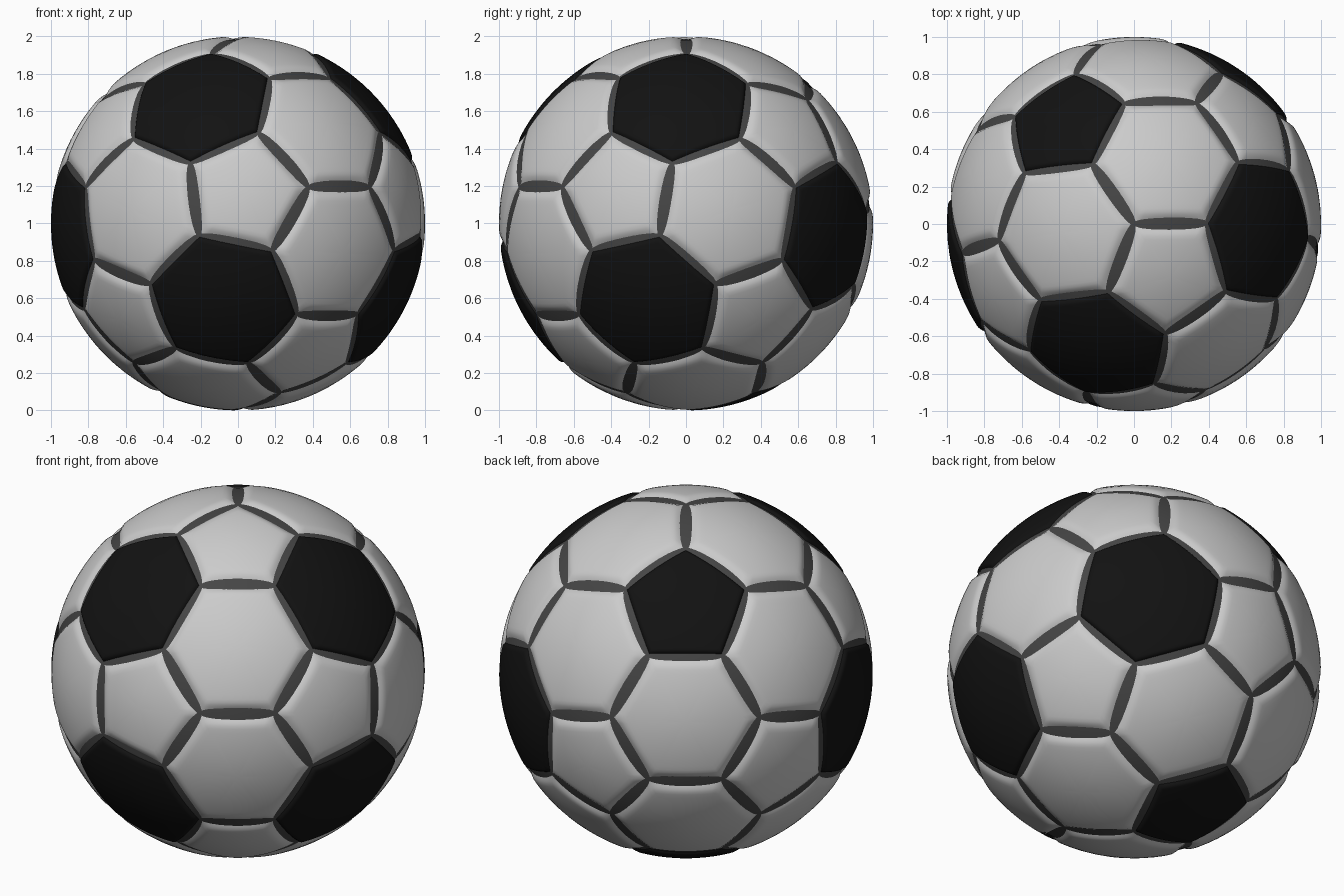
import bpy, bmesh, math
from itertools import combinations
from mathutils import Vector, Matrix

if "Cube" in bpy.data.objects:
    bpy.data.objects.remove(bpy.data.objects["Cube"])

PHI = (1 + 5 ** 0.5) / 2
SEAM_R = 0.985          # radius of the dark ball seen in the seams
SEGS = 12               # steps along each panel edge
RINGS = [0, .012, .024, .04, .06, .085, .115, .15, .19, .24, .31, .42, .56, .72, .86]

# Orientation: one corner points up, mirror plane turned towards the front right
tilt, turn = math.radians(11.63), math.radians(-55.2 + 90)
ROT = Matrix.Rotation(turn, 3, 'Z') @ Matrix(((1, 0, 0),
      (0, -math.cos(tilt), math.sin(tilt)), (0, math.sin(tilt), math.cos(tilt))))


def material(name, v):
    m = bpy.data.materials.new(name)
    m.diffuse_color = (v, v, v, 1)
    m.use_nodes = True
    m.node_tree.nodes["Principled BSDF"].inputs["Base Color"].default_value = m.diffuse_color
    return m


def finish(name, bm, mat=None):
    bmesh.ops.recalc_face_normals(bm, faces=bm.faces)
    for f in bm.faces:
        f.smooth = True
    me = bpy.data.meshes.new(name)
    bm.to_mesh(me)
    bm.free()
    ob = bpy.data.objects.new(name, me)
    ob.location.z = 1
    bpy.context.collection.objects.link(ob)
    if mat:
        me.materials.append(mat)
    return ob


# Puffed panel: concentric rings of a flat polygon lifted to the ball surface
def add_panel(bm, corners, black):
    c = sum(corners, Vector()) / len(corners)
    n = c.normalized()
    ax = (corners[0] - c).normalized()
    ay = n.cross(ax)
    corners = sorted(corners, key=lambda p: math.atan2((p - c).dot(ay), (p - c).dot(ax)))
    outline = []
    for i, p in enumerate(corners):
        q = corners[(i + 1) % len(corners)]
        outline += [p.lerp(q, k / SEGS) for k in range(SEGS)]
    inradius = ((corners[0] + corners[1]) / 2 - c).length

    def lift(p, t):
        edge = 0.972 if black else p.length - 0.017
        x = min(1, t / (0.03 if black else 0.077))
        return p.normalized() * (edge + (1 - edge) * (1 - (1 - x) ** 2))

    rings = [[bm.verts.new(lift(p.lerp(c, k), k * inradius)) for p in outline] for k in RINGS]
    m = len(outline)
    for a, b in zip(rings, rings[1:]):
        for i in range(m):
            j = (i + 1) % m
            bm.faces.new((a[i], a[j], b[j], b[i]))
    mid = bm.verts.new(n)
    for i in range(m):
        bm.faces.new((rings[-1][i], rings[-1][(i + 1) % m], mid))


# Icosahedron corners, cut to give 12 pentagons and 20 hexagons
ico = []
for s in (-1, 1):
    for t in (-PHI, PHI):
        ico += [Vector((0, s, t)), Vector((s, t, 0)), Vector((t, 0, s))]


def near(a, b):
    return abs((a - b).length - 2) < 0.01


def cut(a, b):
    return (2 * a + b).normalized()


panels = [[cut(a, b) for b in ico if near(a, b)] for a in ico]
for tri in combinations(ico, 3):
    if all(near(a, b) for a, b in combinations(tri, 2)):
        panels.append([cut(a, b) for a in tri for b in tri if a is not b])

# Directions of the black panels (two pentagons, six hexagons)
black_dirs = [(0, -1, PHI), (0, -1, -PHI)]
for s in (-1, 1):
    black_dirs += [(s, 1, 1), (s, 1, -1), (s * PHI, -1 / PHI, 0)]
black_dirs = [Vector(d).normalized() for d in black_dirs]

# The mirrored local axes (v, -y, z) keep the plane of symmetry
TO_WORLD = ROT
white, dark = bmesh.new(), bmesh.new()
for corners in panels:
    n = sum(corners, Vector()).normalized()
    black = any(n.dot(d) > 0.98 for d in black_dirs)
    add_panel(dark if black else white, [TO_WORLD @ p for p in corners], black)
finish("white_panels", white)
finish("black_panels", dark, material("black", 0.006))

# Dark inner ball showing through the seams
bm = bmesh.new()
bmesh.ops.create_uvsphere(bm, u_segments=128, v_segments=64, radius=SEAM_R)
finish("seam_ball", bm, material("seam_grey", 0.06))
